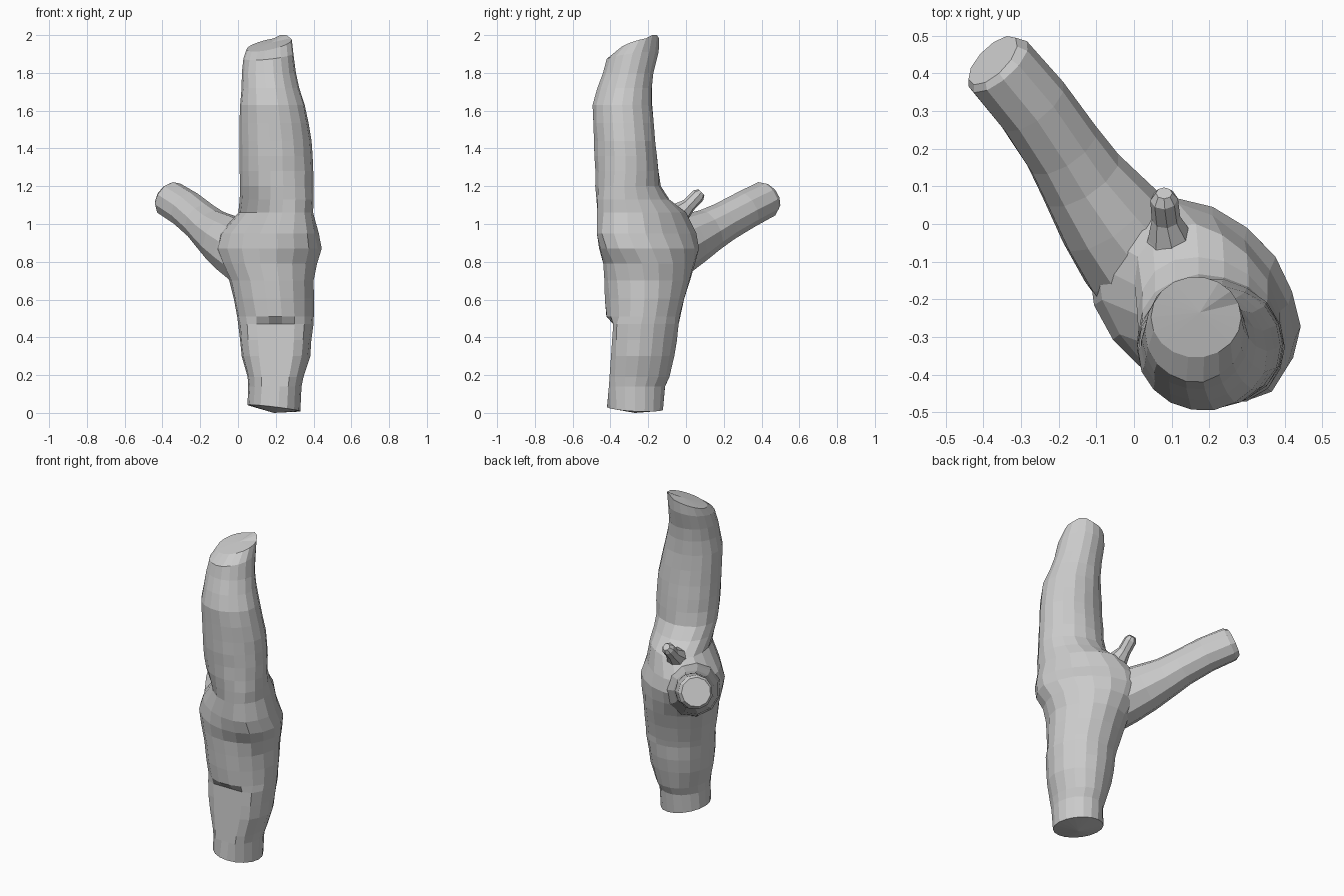
import bpy, bmesh, math, random
from mathutils import Vector

if "Cube" in bpy.data.objects:
    bpy.data.objects.remove(bpy.data.objects["Cube"])

random.seed(4)
SIDES = 18


def loft(name, rings, cap_a, cap_b):
    """Skin a list of point rings and close the ends with shallow fans."""
    bm = bmesh.new()
    loops = [[bm.verts.new(p) for p in ring] for ring in rings]
    n = len(loops[0])
    for a, b in zip(loops, loops[1:]):
        for i in range(n):
            j = (i + 1) % n
            bm.faces.new((a[i], a[j], b[j], b[i]))
    for loop, centre in ((loops[0], cap_a), (loops[-1], cap_b)):
        c = bm.verts.new(centre)
        for i in range(n):
            bm.faces.new((loop[i], loop[(i + 1) % n], c))
    bmesh.ops.recalc_face_normals(bm, faces=bm.faces)
    mesh = bpy.data.meshes.new(name)
    bm.to_mesh(mesh)
    bm.free()
    obj = bpy.data.objects.new(name, mesh)
    bpy.context.collection.objects.link(obj)
    return obj


def trunk_ring(z, x0, x1, y0, y1):
    """Ellipse filling the x and y ranges, skewed toward the branch at the shoulder."""
    cx, cy, rx, ry = (x0 + x1) / 2, (y0 + y1) / 2, (x1 - x0) / 2, (y1 - y0) / 2
    skew = -0.38 * math.exp(-((z - 0.98) / 0.2) ** 2)
    front = 0.07 * z - 0.418 if 0.05 < z < 0.48 else -9    # flat bark cut
    top = max(0, (z - 1.83) / 0.115)                       # slant of the broken top
    tx, ty = (-0.12, -0.05) if z < 0.05 else (0.2 * top, 0.25 * top)
    wobble = 0.015 if 0.05 < z < 1.9 else 0
    pts = []
    for i in range(SIDES):
        t = 2 * math.pi * i / SIDES
        k = 1 + random.uniform(-wobble, wobble)
        x = cx + rx * k * math.cos(t)
        y = max(cy + ry * k * math.sin(t + skew), front)
        pts.append(Vector((x, y, z + tx * (x - cx) + ty * (y - cy))))
    return pts


def tube(name, path, sides):
    """Tapered limb along (x, y, z, radius) points."""
    pts = [Vector(p[:3]) for p in path]
    rings = []
    for i, p in enumerate(pts):
        d = (pts[min(i + 1, len(pts) - 1)] - pts[max(i - 1, 0)]).normalized()
        u = d.cross(Vector((0, 0, 1))).normalized()
        v = u.cross(d)
        rings.append([p + path[i][3] * (u * math.cos(a) + v * math.sin(a))
                      for a in (2 * math.pi * k / sides for k in range(sides))])
    return loft(name, rings, pts[0], pts[-1])


# Trunk outline: height, then left, right, front and back limits
outline = [
    (0.025, 0.05, 0.33, -0.42, -0.12),
    (0.14, 0.055, 0.335, -0.43, -0.11),
    (0.19, 0.05, 0.345, -0.44, -0.085),
    (0.30, 0.02, 0.38, -0.44, -0.06),
    (0.47, 0.0, 0.40, -0.44, -0.035),
    (0.51, -0.005, 0.40, -0.425, -0.03),
    (0.70, -0.045, 0.40, -0.435, 0.02),
    (0.79, -0.09, 0.415, -0.44, 0.05),
    (0.87, -0.12, 0.44, -0.465, 0.07),
    (0.95, -0.10, 0.425, -0.475, 0.06),
    (1.06, 0.0, 0.40, -0.473, 0.0),
    (1.13, 0.01, 0.40, -0.475, -0.085),
    (1.20, 0.012, 0.40, -0.48, -0.135),
    (1.44, 0.01, 0.39, -0.49, -0.16),
    (1.63, 0.01, 0.355, -0.498, -0.178),
    (1.72, 0.02, 0.325, -0.47, -0.18),
    (1.80, 0.022, 0.305, -0.44, -0.172),
    (1.89, 0.03, 0.293, -0.42, -0.145),
    (1.95, 0.045, 0.285, -0.355, -0.14)]
rings = []
for a, b in zip(outline, outline[1:]):
    steps = max(1, round((b[0] - a[0]) / 0.09))
    for s in range(steps):
        rings.append(trunk_ring(*(p + (q - p) * s / steps for p, q in zip(a, b))))
rings.append(trunk_ring(*outline[-1]))
rings[-1][2].z = rings[-1][3].z = 2.0    # splinter at the back right of the top
trunk = loft("trunk", rings, (0.19, -0.27, 0.0), (0.175, -0.235, 1.96))

# Side branch, flared where it leaves the trunk
branch = tube("side_branch", [
    (0.10, -0.19, 0.80, 0.17), (0.0, -0.07, 0.87, 0.16),
    (-0.07, 0.02, 0.915, 0.142), (-0.14, 0.12, 0.965, 0.118),
    (-0.19, 0.20, 1.01, 0.107), (-0.27, 0.315, 1.075, 0.103),
    (-0.36, 0.42, 1.13, 0.10), (-0.375, 0.435, 1.14, 0.085)], 11)

# Short twig stub with a spread root
twig = tube("twig_stub", [
    (0.11, -0.10, 1.0, 0.10), (0.093, -0.03, 1.06, 0.058),
    (0.085, 0.015, 1.10, 0.038), (0.08, 0.065, 1.152, 0.037),
    (0.08, 0.082, 1.168, 0.022)], 8)

# Fuse the limbs into one piece of wood
for limb in (branch, twig):
    mod = trunk.modifiers.new("fuse", 'BOOLEAN')
    mod.operation = 'UNION'
    mod.solver = 'EXACT'
    mod.object = limb
    bpy.context.view_layer.objects.active = trunk
    bpy.ops.object.modifier_apply(modifier=mod.name)
    bpy.data.objects.remove(limb, do_unlink=True)
trunk.name = "forked_log"
